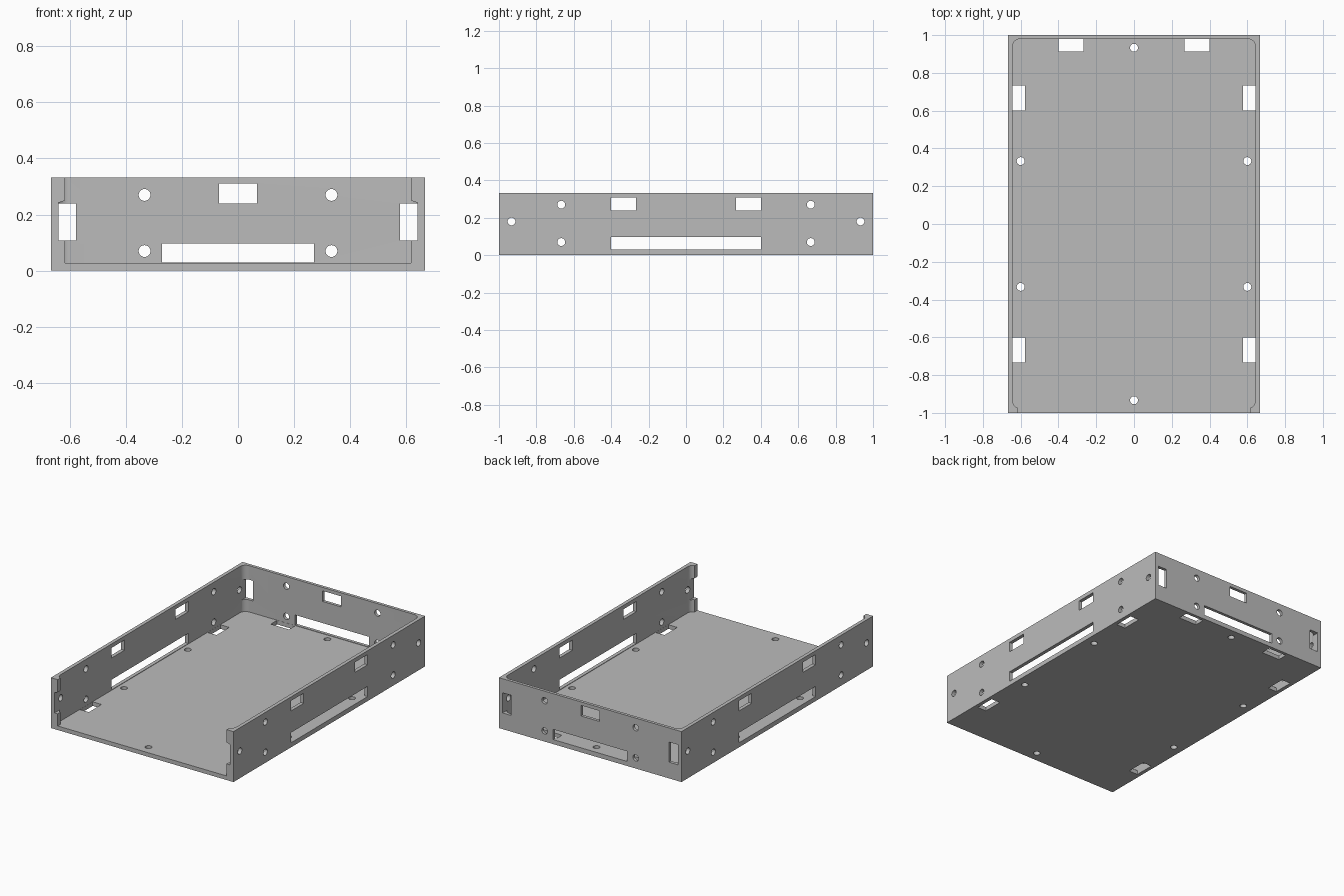
import bpy, math
from mathutils import Matrix

cube = bpy.data.objects.get("Cube")
if cube:
    bpy.data.objects.remove(cube, do_unlink=True)

grey = bpy.data.materials.new("plain grey")
grey.use_nodes = True
colour = (0.5, 0.5, 0.5, 1)
grey.diffuse_color = colour
grey.node_tree.nodes["Principled BSDF"].inputs["Base Color"].default_value = colour

W, L, H = 0.667, 1.0, 0.333          # half width, half length, height
INNER, BACK, FLOOR = 0.643, 0.98, 0.027


def box(name, x0, x1, y0, y1, z0, z1):
    bpy.ops.mesh.primitive_cube_add(size=1)
    ob = bpy.context.object
    ob.name = name
    ob.data.transform(Matrix.Translation(((x0 + x1) / 2, (y0 + y1) / 2, (z0 + z1) / 2))
                      @ Matrix.Diagonal((x1 - x0, y1 - y0, z1 - z0, 1)))
    return ob


def carve(cutter):
    """Subtract one cutter from the tray straight away, then drop it."""
    mod = tray.modifiers.new("cut", "BOOLEAN")
    mod.operation, mod.solver, mod.object = "DIFFERENCE", "EXACT", cutter
    bpy.context.view_layer.objects.active = tray
    bpy.ops.object.modifier_apply(modifier=mod.name)
    bpy.data.objects.remove(cutter, do_unlink=True)


def cut_box(*bounds):
    carve(box("slot_cutter", *bounds))


def cut_hole(x, y, z, axis, depth):
    turn = {"x": (0, math.pi / 2, 0), "y": (math.pi / 2, 0, 0), "z": (0, 0, 0)}[axis]
    bpy.ops.mesh.primitive_cylinder_add(vertices=32, radius=0.021, depth=depth,
                                        location=(x, y, z), rotation=turn)
    carve(bpy.context.object)


tray = box("tray", -W, W, -L, L, 0, H)
tray.data.materials.append(grey)

# Main cavity with rounded vertical corners
cavity = box("cavity_cutter", -INNER, INNER, -0.975, BACK, FLOOR, H + 0.1)
weights = cavity.data.attributes.new("bevel_weight_edge", "FLOAT", "EDGE")
for edge in cavity.data.edges:
    a, b = (cavity.data.vertices[i].co for i in edge.vertices)
    weights.data[edge.index].value = 1.0 if abs(a.z - b.z) > 0.1 else 0.0
bevel = cavity.modifiers.new("corners", "BEVEL")
bevel.width, bevel.segments, bevel.limit_method = 0.04, 8, "WEIGHT"
carve(cavity)

# Open front between two narrow lips
cut_box(-0.617, 0.617, -1.1, -0.9, FLOOR, H + 0.1)

# Floor slots and screw holes
for s in (-1, 1):
    for y0, y1 in ((-0.733, -0.6), (0.6, 0.733)):
        cut_box(*sorted((s * 0.577, s * 0.642)), y0, y1, -0.1, 0.06)
    cut_box(*sorted((s * 0.267, s * 0.4)), 0.913, 0.979, -0.1, 0.06)
    cut_hole(0, s * 0.933, 0, "z", 0.12)
    for y in (-0.333, 0.333):
        cut_hole(s * 0.6, y, 0, "z", 0.12)

# Side wall slots and holes, each cut through both walls at once
cut_box(-0.75, 0.75, -0.4, 0.4, 0.03, 0.097)
for t in (-1, 1):
    cut_box(-0.75, 0.75, *sorted((t * 0.267, t * 0.4)), 0.24, 0.307)
    cut_hole(0, t * 0.933, 0.18, "x", 1.5)
    for z in (0.07, 0.27):
        cut_hole(0, t * 0.667, z, "x", 1.5)

# Back wall slots and holes, with matching notches in the front lips
cut_box(-0.27, 0.27, 0.9, 1.1, 0.03, 0.097)
cut_box(-0.067, 0.067, 0.9, 1.1, 0.24, 0.31)
for s in (-1, 1):
    x0, x1 = sorted((s * 0.577, s * 0.64))
    cut_box(x0, x1, 0.9, 1.1, 0.107, 0.24)
    notch = box("notch_cutter", x0, x1, -1.1, -0.9, 0.107, 0.263)
    for v in notch.data.vertices:      # slope the notch top toward the wall
        if v.co.z > 0.2 and abs(v.co.x) > 0.6:
            v.co.z = 0.242
    carve(notch)
    for z in (0.07, 0.27):
        cut_hole(s * 0.333, L, z, "y", 0.12)

# Crisp edges with smooth bores and corners
bpy.ops.object.select_all(action="DESELECT")
tray.select_set(True)
bpy.context.view_layer.objects.active = tray
bpy.ops.object.shade_smooth_by_angle(angle=math.radians(30))
